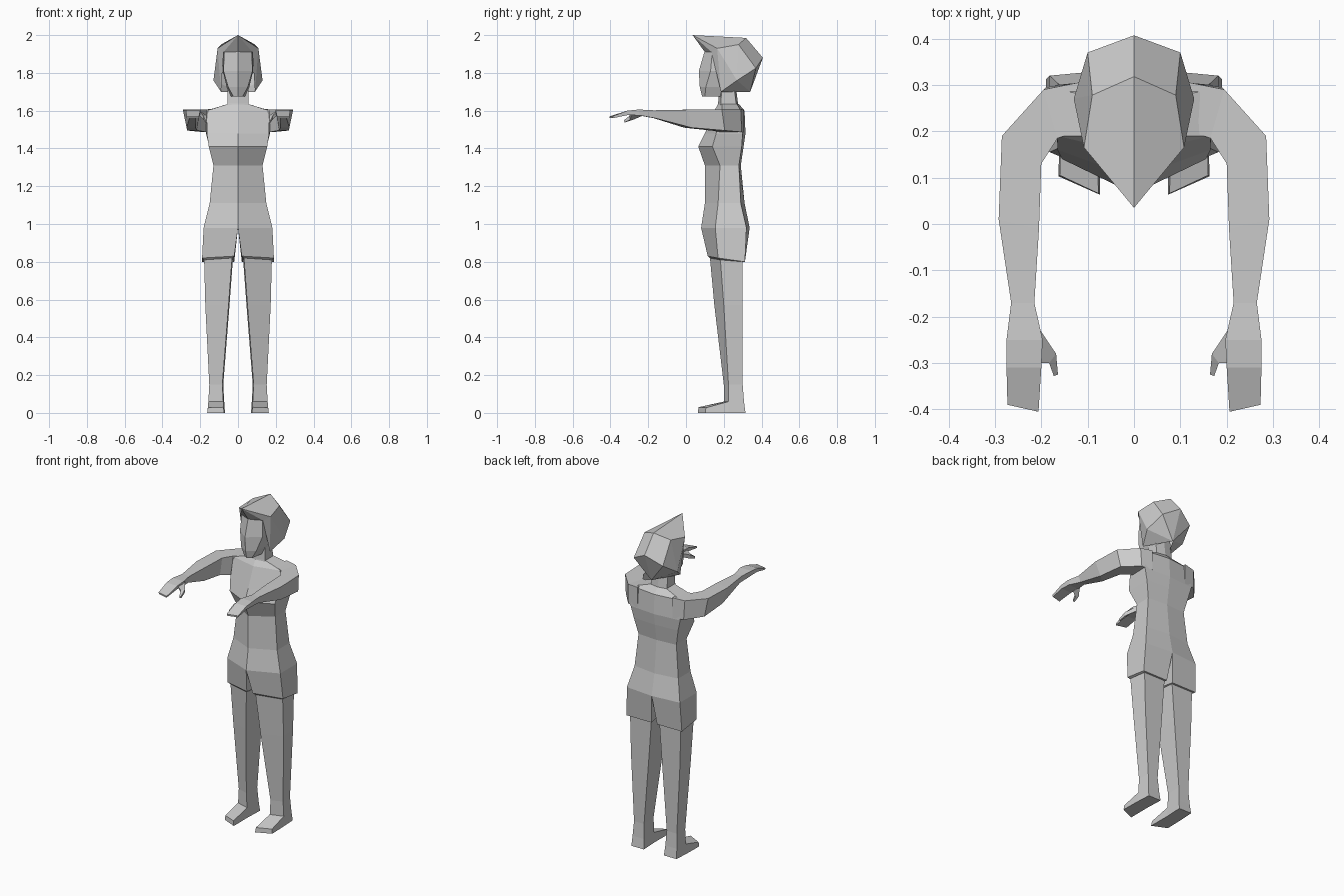
import bpy, bmesh


def finish(name, bm):
    """Make a flat-shaded object mirrored across x = 0."""
    bmesh.ops.recalc_face_normals(bm, faces=bm.faces)
    me = bpy.data.meshes.new(name)
    bm.to_mesh(me)
    bm.free()
    ob = bpy.data.objects.new(name, me)
    bpy.context.collection.objects.link(ob)
    m = ob.modifiers.new("Mirror", 'MIRROR')
    m.use_clip = True
    return ob


def loft(name, rings, closed=True, cap=True):
    """Skin a run of cross-sections; open ones meet their mirror half."""
    bm = bmesh.new()
    rows = [[bm.verts.new(p) for p in r] for r in rings]
    n = len(rows[0])
    for a, b in zip(rows, rows[1:]):
        for i in range(n if closed else n - 1):
            j = (i + 1) % n
            bm.faces.new((a[i], a[j], b[j], b[i]))
    if cap:
        bm.faces.new(rows[0])
        bm.faces.new(rows[-1])
    return finish(name, bm)


def half_ring(z, yf, wf, yfs, wb, ybs, yb):
    """Front centre, front corner, back corner, back centre."""
    return [(0, yf, z), (wf, yfs, z), (wb, ybs, z), (0, yb, z)]


# Torso: front ridge, flat sides, nearly flat back
torso = [
    (1.635, .17, .055, .19, .055, .27, .28),
    (1.60, .15, .165, .19, .17, .29, .31),
    (1.48, .10, .165, .16, .17, .30, .315),
    (1.41, .065, .155, .14, .152, .295, .305),
    (1.31, .10, .13, .18, .13, .28, .29),
    (1.11, .10, .15, .17, .15, .29, .31),
    (.98, .08, .182, .155, .182, .32, .337),
]
loft("torso", [half_ring(*r) for r in torso], closed=False, cap=False)

# Shorts legs, splitting at the crotch
loft("shorts_leg", [
    half_ring(.98, .08, .182, .155, .182, .32, .337),
    [(.02, .115, .83), (.19, .17, .82), (.19, .312, .80), (.02, .312, .80)],
    [(.03, .125, .82), (.18, .18, .81), (.18, .30, .80), (.03, .30, .80)],
])

# Legs: z, inner x, inner front y, outer x, outer front y, back y
leg = [
    (.84, .03, .125, .18, .18, .30),
    (.57, .05, .15, .173, .20, .30),
    (.15, .083, .20, .152, .225, .30),
    (.06, .078, .20, .157, .225, .307),
    (0, .074, .20, .16, .225, .315),
]
loft("leg", [[(xi, yi, z), (xo, yo, z), (xo - .005, yb, z), (xi - .005, yb, z)]
             for z, xi, yi, xo, yo, yb in leg])

# Feet: toes slanted outwards
loft("foot", [
    [(.074, .20, 0), (.16, .225, 0), (.157, .225, .06), (.078, .20, .06)],
    [(.073, .063, 0), (.163, .103, 0), (.16, .105, .027), (.077, .066, .03)],
])

# Arms: inner x, y, outer x, y, top z, bottom z, inset of the bottom edge
arm = [
    (.12, .20, .12, .305, 1.61, 1.485, 0),
    (.165, .185, .195, .29, 1.605, 1.487, .005),
    (.20, .13, .285, .19, 1.605, 1.495, .015),
    (.205, -.01, .292, .01, 1.605, 1.51, .02),
    (.215, -.17, .265, -.17, 1.602, 1.56, .008),
    (.197, -.25, .275, -.25, 1.606, 1.575, .004),
    (.20, -.31, .275, -.31, 1.60, 1.577, .003),
    (.206, -.405, .273, -.39, 1.57, 1.56, .002),
]
loft("arm", [[(xi, yi, zt), (xo, yo, zt), (xo - d, yo + d, zb), (xi + d, yi, zb)]
             for xi, yi, xo, yo, zt, zb, d in arm])

# Thumbs
loft("thumb", [
    [(.205, -.225, 1.60), (.205, -.30, 1.595), (.205, -.29, 1.575), (.21, -.225, 1.575)],
    [(.168, -.28, 1.575), (.183, -.30, 1.572), (.183, -.295, 1.552), (.17, -.28, 1.552)],
    [(.164, -.325, 1.55), (.173, -.328, 1.55), (.173, -.326, 1.538), (.164, -.323, 1.538)],
])

# Neck
loft("neck", [half_ring(1.60, .165, .06, .18, .06, .27, .28),
              half_ring(1.64, .17, .055, .185, .055, .265, .275),
              half_ring(1.76, .18, .055, .19, .055, .25, .26)],
     closed=False, cap=False)

# Face: narrow chin, centre ridge
loft("face", [half_ring(1.675, .085, .025, .10, .04, .20, .21),
              half_ring(1.725, .073, .052, .105, .06, .21, .23),
              half_ring(1.81, .068, .077, .13, .08, .22, .25),
              half_ring(1.92, .10, .072, .14, .08, .22, .25)],
     closed=False, cap=True)

# Hair: faceted cap with a pointed fringe
hair = {
    "peak": (0, .035, 2.0), "crown": (0, .318, 1.985),
    "back": (0, .407, 1.88), "nape": (0, .34, 1.70),
    "top": (.09, .278, 1.95), "rear": (.10, .37, 1.825),
    "side": (.13, .27, 1.76), "temple": (.108, .165, 1.93),
    "lock": (.09, .185, 1.70), "inner": (.076, .135, 1.91),
    "brow": (0, .10, 1.91),
}
faces = ["peak crown top temple", "crown back rear top", "back nape rear",
         "rear nape side", "top rear side", "temple top side",
         "temple side lock", "side nape lock", "temple lock inner",
         "peak temple inner", "peak inner brow"]
bm = bmesh.new()
v = {k: bm.verts.new(p) for k, p in hair.items()}
for f in faces:
    bm.faces.new([v[k] for k in f.split()])
finish("hair", bm)
